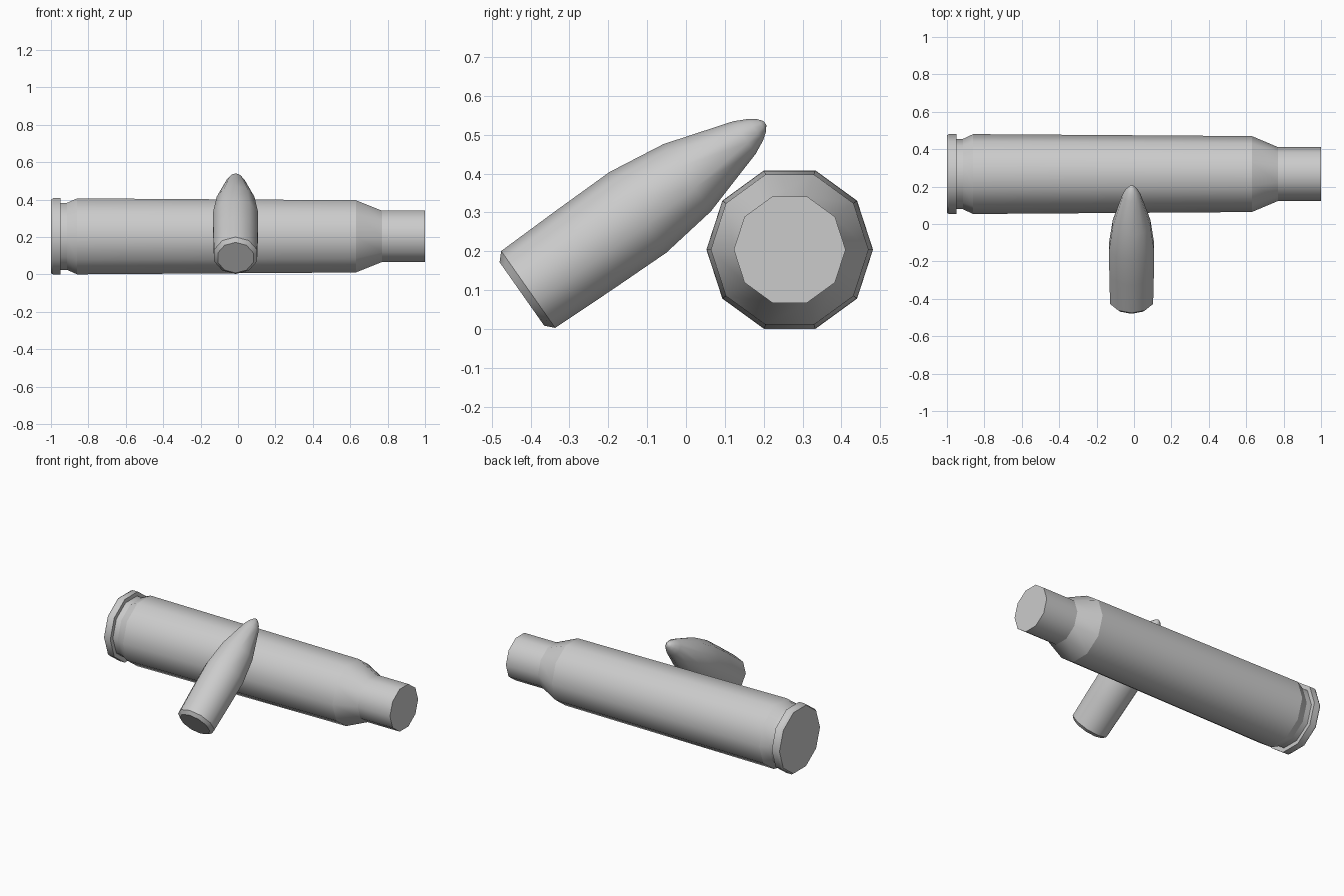
import bpy, bmesh, math
from mathutils import Matrix

cube = bpy.data.objects.get("Cube")
if cube:
    bpy.data.objects.remove(cube, do_unlink=True)

grey = bpy.data.materials.new("plain grey")
grey.use_nodes = True
grey.diffuse_color = (0.6, 0.6, 0.6, 1)
grey.node_tree.nodes["Principled BSDF"].inputs["Base Color"].default_value = (0.6, 0.6, 0.6, 1)

SIDES = 10


def lathe(name, profile, sharp, origin, tilt):
    """Closed ten-sided turning along local x; rings listed in sharp get hard edges."""
    bm = bmesh.new()
    rings = []
    for x, r in profile:
        angles = [math.tau * i / SIDES for i in range(SIDES)]
        rings.append([bm.verts.new((x, r * math.cos(a), r * math.sin(a))) for a in angles])
    for a, b in zip(rings, rings[1:]):
        for i in range(SIDES):
            j = (i + 1) % SIDES
            bm.faces.new((a[i], a[j], b[j], b[i]))
    bm.faces.new(rings[0])
    bm.faces.new(rings[-1])
    bmesh.ops.recalc_face_normals(bm, faces=bm.faces)
    for f in bm.faces:
        f.smooth = True
    for k in sharp:
        for i in range(SIDES):
            bm.edges.get((rings[k][i], rings[k][(i + 1) % SIDES])).smooth = False
    mesh = bpy.data.meshes.new(name)
    bm.to_mesh(mesh)
    bm.free()
    mesh.materials.append(grey)
    obj = bpy.data.objects.new(name, mesh)
    bpy.context.collection.objects.link(obj)
    obj.matrix_world = Matrix.Translation(origin) @ tilt
    return obj


# Casing: rim, extraction groove, tapering body, shoulder and neck
case_profile = [(-1, 0.207), (-0.988, 0.2145), (-0.95, 0.2145), (-0.95, 0.188),
                (-0.915, 0.188), (-0.86, 0.2135), (0.63, 0.203), (0.77, 0.144), (1, 0.144)]
lathe("casing", case_profile, range(len(case_profile)), (0, 0.267, 0.204), Matrix())

# Projectile: leans up and back, its ring corners lying in the plane x = constant
tip_profile = [(0, 0.1), (0.02, 0.121), (0.2, 0.125), (0.365, 0.127), (0.52, 0.106),
               (0.7, 0.051), (0.735, 0.034), (0.755, 0.019), (0.765, 0.006)]
pitch = math.radians(35.1)
lean = (Matrix.Rotation(math.pi / 2, 4, "Z") @ Matrix.Rotation(-pitch, 4, "Y")
        @ Matrix.Rotation(math.pi / 2, 4, "X"))
lathe("projectile", tip_profile, (0, 1), (-0.013, -0.4225, 0.09), lean)
